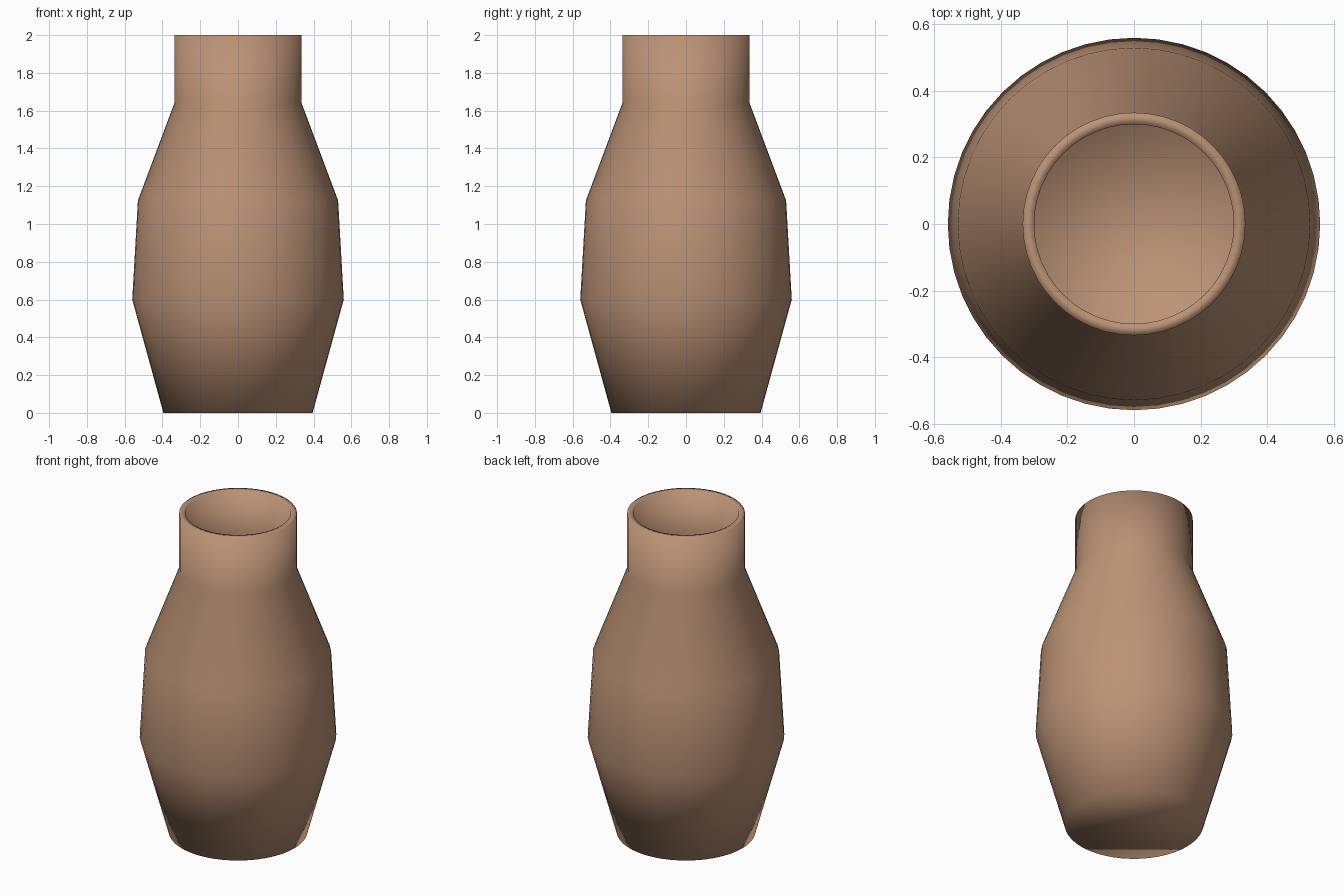
import bpy, bmesh, math

if "Cube" in bpy.data.objects:
    bpy.data.objects.remove(bpy.data.objects["Cube"])

SIDES = 48
# Outer profile: radius, height
PROFILE = [(0.395, 0.0), (0.56, 0.6), (0.53, 1.125), (0.335, 1.645), (0.335, 2.0)]

# Turned outer shell with a closed base and an open mouth
bm = bmesh.new()
rings = []
for r, z in PROFILE:
    rings.append([bm.verts.new((r * math.cos(2 * math.pi * i / SIDES),
                                r * math.sin(2 * math.pi * i / SIDES), z))
                  for i in range(SIDES)])
for low, high in zip(rings, rings[1:]):
    for i in range(SIDES):
        j = (i + 1) % SIDES
        bm.faces.new((low[i], low[j], high[j], high[i]))
bm.faces.new(list(reversed(rings[0])))
for f in bm.faces:
    f.smooth = True
mesh = bpy.data.meshes.new("vase")
bm.to_mesh(mesh)
bm.free()
vase = bpy.data.objects.new("vase", mesh)
bpy.context.collection.objects.link(vase)

# Wall thickness, inwards
wall = vase.modifiers.new("wall", 'SOLIDIFY')
wall.thickness = 0.035
wall.offset = -1

# Clay colour
clay = bpy.data.materials.new("clay")
clay.diffuse_color = (0.5, 0.29, 0.18, 1)
clay.use_nodes = True
clay.node_tree.nodes["Principled BSDF"].inputs["Base Color"].default_value = clay.diffuse_color
mesh.materials.append(clay)
